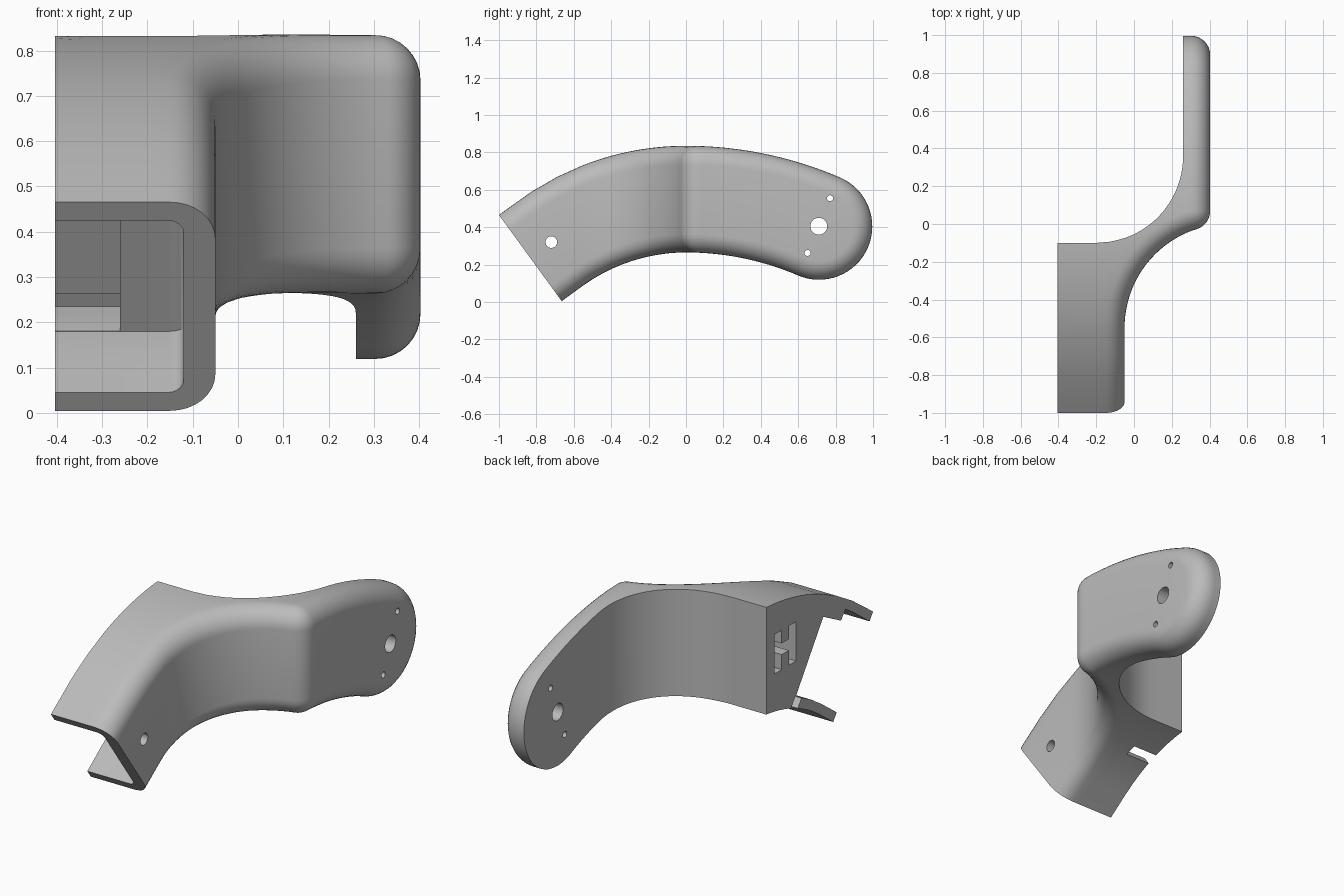
import bpy, bmesh
from math import sin, cos, sqrt, radians, asin, pi
from mathutils import Vector

cube = bpy.data.objects.get("Cube")
if cube:
    bpy.data.objects.remove(cube, do_unlink=True)

grey = bpy.data.materials.new("light grey plastic")
grey.use_nodes = True
colour = (0.5, 0.5, 0.5, 1)
grey.diffuse_color = colour
grey.node_tree.nodes["Principled BSDF"].inputs["Base Color"].default_value = colour

# Main dimensions
TOP, HEIGHT, FILLET = 0.835, 0.57, 0.1
FRONT_R, BACK_R = 1.513, 2.09
SLOPE = radians(36.1)
LEFT, RIGHT = -0.404, 0.403
CAP_R = HEIGHT / 2
CAP_ANGLE = asin(0.711 / (BACK_R - CAP_R))


def lerp(a, b, t):
    return a + (b - a) * t


def band_z(y, radius, centre):
    """Height of a bent edge: an arc that runs out straight at the front."""
    if y < -radius * sin(SLOPE):
        edge = -radius * sin(SLOPE)
        return centre + radius * cos(SLOPE) + (y - edge) * sin(SLOPE) / cos(SLOPE)
    return centre + sqrt(radius * radius - y * y)


def z_edge(y, inset, upper):
    big = FRONT_R if y < 0 else BACK_R
    radius = big - inset if upper else big - HEIGHT + inset
    return band_z(y, radius, TOP - big)


def new_object(name, bm):
    bmesh.ops.recalc_face_normals(bm, faces=bm.faces)
    mesh = bpy.data.meshes.new(name)
    bm.to_mesh(mesh)
    bm.free()
    mesh.materials.append(grey)
    ob = bpy.data.objects.new(name, mesh)
    bpy.context.collection.objects.link(ob)
    return ob


# Plan outlines: outer wall (offset inwards by d) and inner wall
def outer_arc(a, d):
    a = radians(a)
    return 0.5 - (0.55 + d) * cos(a), -0.55 + (0.55 + d) * sin(a)


def corner(a, d):
    a, r = radians(a), FILLET - d
    return RIGHT - FILLET + r * cos(a), 0.0685 + r * sin(a)


def inner_arc(a):
    a = radians(a)
    return -0.2 + 0.46 * cos(a), 0.36 + 0.46 * sin(a)


segments = [
    (4, lambda t, d: (-0.05 - d, lerp(-1.1, -0.55, t)), lambda t: (LEFT, lerp(-1.1, -0.55, t))),
    (8, lambda t, d: outer_arc(25 * t, d), lambda t: (LEFT, lerp(-0.55, -0.1, t))),
    (6, lambda t, d: outer_arc(lerp(25, 45, t), d), lambda t: (lerp(LEFT, -0.2, t), -0.1)),
    (10, lambda t, d: outer_arc(lerp(45, 72.1, t), d), lambda t: inner_arc(lerp(-90, -50, t))),
    (8, lambda t, d: corner(lerp(-72.1, 0, t), d), lambda t: inner_arc(lerp(-50, -40, t))),
    (10, lambda t, d: (RIGHT - d, lerp(0.0685, 0.36, t)), lambda t: inner_arc(lerp(-40, 0, t))),
]

# Layers across the wall: fillet steps, then a blend to the inner wall
N = 8
layers = [(FILLET * (1 - cos(k * pi / 2 / N)), FILLET * (1 - sin(k * pi / 2 / N)), 0)
          for k in range(N + 1)]
layers += [(FILLET, 0, k / 6) for k in range(1, 7)]


def ring(point):
    upper = [point(*layer, True) for layer in layers]
    lower = [point(*layer, False) for layer in layers]
    return upper + lower[::-1]


def plan_ring(outer, inner, t):
    def point(d, inset, w, upper):
        p, q = outer(t, d), inner(t)
        x, y = lerp(p[0], q[0], w), lerp(p[1], q[1], w)
        return x, y, z_edge(y, inset, upper)
    return ring(point)


def arm_ring(t):
    def point(d, inset, w, upper):
        r = BACK_R - inset if upper else BACK_R - HEIGHT + inset
        y = lerp(0.36, r * sin(CAP_ANGLE), t)
        return lerp(RIGHT - d, 0.26, w), y, z_edge(y, inset, upper)
    return ring(point)


def cap_ring(t):
    def point(d, inset, w, upper):
        a = CAP_ANGLE + (t * pi / 2 if upper else pi - t * pi / 2)
        mid = BACK_R - CAP_R
        y = mid * sin(CAP_ANGLE) + (CAP_R - inset) * sin(a)
        z = TOP - BACK_R + mid * cos(CAP_ANGLE) + (CAP_R - inset) * cos(a)
        return lerp(RIGHT - d, 0.26, w), y, z
    return ring(point)


rings = [plan_ring(p, q, k / n) for n, p, q in segments for k in range(n)]
rings += [arm_ring(k / 10) for k in range(10)]
rings += [cap_ring(k / 16) for k in range(17)]

# Body shell, trimmed by the sloping front plane
bm = bmesh.new()
rows = [[bm.verts.new(co) for co in r] for r in rings]
for a, b in zip(rows, rows[1:]):
    for i in range(len(a)):
        j = (i + 1) % len(a)
        bm.faces.new((a[i], a[j], b[j], b[i]))
bmesh.ops.remove_doubles(bm, verts=bm.verts, dist=1e-5)
bmesh.ops.dissolve_degenerate(bm, dist=1e-6, edges=bm.edges)
cut = bmesh.ops.bisect_plane(bm, geom=bm.verts[:] + bm.edges[:] + bm.faces[:], clear_outer=True,
                             plane_co=(0, -1, 0.465), plane_no=(0, -cos(SLOPE), -sin(SLOPE)))
bmesh.ops.holes_fill(bm, edges=[e for e in bm.edges if e.is_boundary], sides=0)
body = new_object("bent_bracket_body", bm)


# Side-profile prisms, used for cutters and the rib
def prism(name, outline, x0, x1, rounding=0):
    bm = bmesh.new()
    face = bm.faces.new([bm.verts.new((x0, y, z)) for y, z in outline])
    ext = bmesh.ops.extrude_face_region(bm, geom=[face])
    moved = [v for v in ext["geom"] if isinstance(v, bmesh.types.BMVert)]
    bmesh.ops.translate(bm, verts=moved, vec=Vector((x1 - x0, 0, 0)))
    if rounding:
        edges = [e for e in bm.edges if all(abs(v.co.x - x1) < 1e-5 for v in e.verts)]
        bmesh.ops.bevel(bm, geom=edges, offset=rounding, segments=5, profile=0.5, affect='EDGES')
    return new_object(name, bm)


def carve(cutter):
    mod = body.modifiers.new("cut", 'BOOLEAN')
    mod.operation, mod.solver, mod.object = 'DIFFERENCE', 'EXACT', cutter
    bpy.context.view_layer.objects.active = body
    bpy.ops.object.modifier_apply(modifier=mod.name)
    bpy.data.objects.remove(cutter, do_unlink=True)


def pocket_outline(back, wall):
    low = [lerp(back, -1.0, k / 14) for k in range(15)]
    high = [lerp(-1.3, back - 0.27, k / 14) for k in range(15)]
    return [(y, z_edge(y, wall, False)) for y in low] + [(y, z_edge(y, wall, True)) for y in high]


def box(y0, y1, z0, z1):
    return [(y0, z0), (y1, z0), (y1, z1), (y0, z1)]


def disc(y, z, r, n=32):
    return [(y + r * cos(2 * pi * k / n), z + r * sin(2 * pi * k / n)) for k in range(n)]


# Hollow channel with a deeper step on the open side
carve(prism("pocket_cutter", pocket_outline(-0.5, 0.05), -0.6, -0.12, 0.035))
carve(prism("deep_pocket_cutter", pocket_outline(-0.345, 0.052), -0.6, -0.26))
# Notch through the lower wall
carve(prism("notch_cutter", [(-0.24, 0.12), (-0.30, 0.10), (-0.40, 0.24), (-0.345, 0.264)], -0.6, -0.26))
# H-shaped recess in the flat end
h_shape = [(-0.17, 0.45), (-0.17, 0.66), (-0.23, 0.66), (-0.23, 0.59), (-0.29, 0.59), (-0.29, 0.66),
           (-0.35, 0.66), (-0.35, 0.45), (-0.29, 0.45), (-0.29, 0.53), (-0.23, 0.53), (-0.23, 0.45)]
carve(prism("recess_cutter", h_shape, -0.6, -0.27))
# Screw holes
for y, z, r, x0, x1 in [(0.71, 0.405, 0.045, 0.2, 0.5), (0.77, 0.555, 0.016, 0.2, 0.5),
                        (0.65, 0.262, 0.016, 0.2, 0.5), (-0.72, 0.32, 0.031, -0.2, 0.1)]:
    carve(prism("hole_cutter", disc(y, z, r), x0, x1))

# Catch rib under the upper wall
rib = prism("catch_rib", [(-0.78, z_edge(-0.78, 0.03, True)), (-0.6, z_edge(-0.6, 0.03, True)),
                          (-0.56, z_edge(-0.56, 0.11, True)), (-0.73, z_edge(-0.73, 0.11, True))],
            LEFT, -0.26)

bpy.ops.object.select_all(action='DESELECT')
body.select_set(True)
bpy.context.view_layer.objects.active = body
bpy.ops.object.shade_smooth_by_angle(angle=radians(30))
